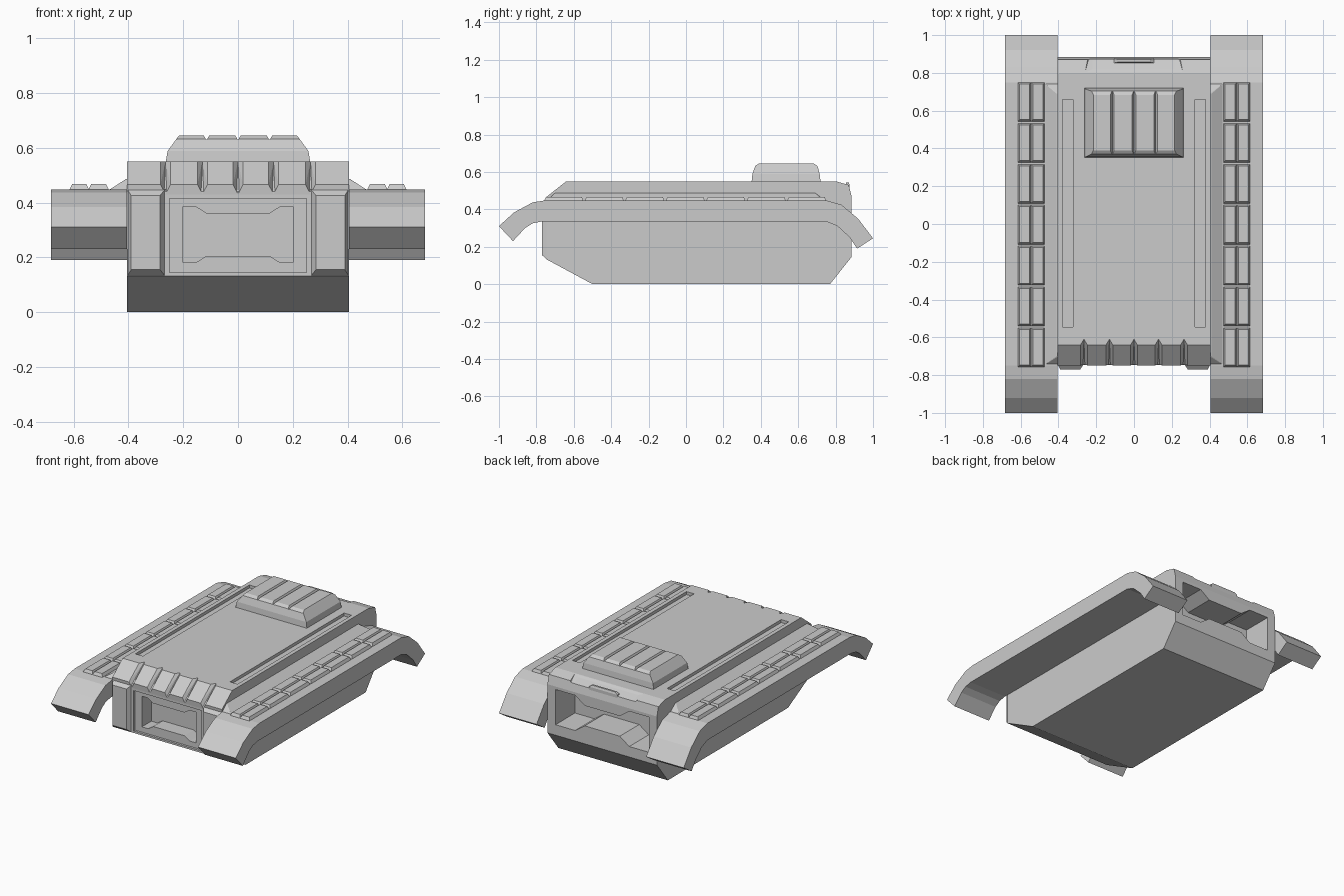
import bpy, bmesh
from mathutils import Vector

if "Cube" in bpy.data.objects:
    bpy.data.objects.remove(bpy.data.objects["Cube"])


def finish(name, bm):
    bmesh.ops.recalc_face_normals(bm, faces=bm.faces)
    me = bpy.data.meshes.new(name)
    bm.to_mesh(me)
    bm.free()
    ob = bpy.data.objects.new(name, me)
    bpy.context.collection.objects.link(ob)
    return ob


def prism(name, pts, axis, a, b):
    """Extrude a 2D outline along x (outline is y,z) or y (outline is x,z)."""
    put = (lambda u, v, t: (t, u, v)) if axis == 'x' else (lambda u, v, t: (u, t, v))
    bm = bmesh.new()
    f = bm.faces.new([bm.verts.new(put(u, v, a)) for u, v in pts])
    r = bmesh.ops.extrude_face_region(bm, geom=[f])
    move = Vector(put(0, 0, b)) - Vector(put(0, 0, a))
    bmesh.ops.translate(bm, verts=[g for g in r['geom'] if isinstance(g, bmesh.types.BMVert)], vec=move)
    return finish(name, bm)


def convex(name, pts):
    bm = bmesh.new()
    for p in pts:
        bm.verts.new(p)
    bmesh.ops.convex_hull(bm, input=bm.verts[:])
    bmesh.ops.dissolve_limit(bm, angle_limit=0.01, verts=bm.verts[:], edges=bm.edges[:])
    return finish(name, bm)


def corners(x, y, z):
    return [(i, j, k) for i in x for j in y for k in z]


def box(name, x, y, z):
    return convex(name, corners(x, y, z))


def cut(ob, cutter):
    cutter.hide_render = True
    m = ob.modifiers.new("cut", 'BOOLEAN')
    m.operation, m.solver, m.object = 'DIFFERENCE', 'EXACT', cutter
    bpy.context.view_layer.objects.active = ob
    bpy.ops.object.modifier_apply(modifier=m.name)
    bpy.data.objects.remove(cutter)


def waist(w, a, b, z0, z1, d):
    """Rectangle whose middle is pinched from top and bottom."""
    return [(-w, z0), (-a, z0), (-b, z0 + d), (b, z0 + d), (a, z0), (w, z0),
            (w, z1), (a, z1), (b, z1 - d), (-b, z1 - d), (-a, z1), (-w, z1)]


# hull body
hull = prism("hull", [(-.5, 0), (.77, 0), (.885, .145), (.885, .47), (.87, .53), (.8, .55),
                      (-.61, .55), (-.745, .44), (-.745, .132)], 'x', -.405, .405)

# front panel recess, rear opening, roof slots
cut(hull, box("cutter", (-.25, .25), (-.8, -.73), (.145, .415)))
cut(hull, prism("cutter", waist(.2, .155, .115, .18, .385, .025), 'y', -.8, -.63))
cut(hull, prism("cutter", waist(.345, .2, .13, .215, .45, .05), 'y', .68, .95))
for s in (-1, 1):
    cut(hull, box("cutter", (s * .322, s * .378), (-.545, .66), (.53, .6)))
# shallow rear roof scoop
cut(hull, convex("cutter", [(-.26, .8, .551), (.26, .8, .551), (-.26, .95, .56), (.26, .95, .56),
                            (-.22, .82, .54), (.22, .82, .54), (-.22, .95, .49), (.22, .95, .49)]))
# rear handle
convex("rear_handle", corners((-.105, .105), (.853, .875), (.5, .53)) +
       corners((-.085, .085), (.857, .87), (.543,)))

# sloped front teeth
edges = [-.405, -.265, -.13, 0, .13, .265, .405]
for i, (a, b) in enumerate(zip(edges, edges[1:])):
    ta = a if i == 0 else a + .018
    tb = b if i == 5 else b - .018
    convex("front_tooth", [(x, y, z) for x in (a, b) for y, z in
                           ((-.745, .43), (-.61, .55), (-.61, .52), (-.72, .43))] +
           [(x, y, z) for x in (ta, tb) for y, z in ((-.748, .465), (-.64, .55), (-.61, .55))])

# rear roof pod with three grooves
pod = convex("roof_pod", corners((-.265, .265), (.35, .72), (.54,)) +
             corners((-.257, .257), (.355, .715), (.588,)) +
             corners((-.225, .225), (.37, .703), (.632,)) +
             corners((-.215, .215), (.39, .683), (.645,)))
for x in (-.115, 0, .115):
    cut(pod, prism("cutter", [(x - .016, .655), (x, .628), (x + .016, .655)], 'y', .3, .8))

fender_profile = [(-1, .31), (-.92, .383), (-.82, .437), (-.75, .448), (.75, .448), (.83, .425),
                  (.92, .35), (1, .245), (.915, .19), (.875, .25), (.81, .31), (.75, .335),
                  (-.77, .335), (-.82, .325), (-.86, .3), (-.925, .23)]
for s, side in ((-1, "left"), (1, "right")):
    # fender
    prism(side + "_fender", fender_profile, 'x', s * .405, s * .683)
    # sloped fillet between hull and fender
    convex(side + "_fillet", [(s * .40, -.75, .44), (s * .48, -.75, .44), (s * .48, .75, .44),
                              (s * .40, .75, .44), (s * .40, -.70, .488), (s * .40, .69, .488),
                              (s * .41, -.70, .485), (s * .41, .69, .485)])
    # corner post at the front
    convex(side + "_corner_post", corners((s * .265, s * .405), (-.74,), (.13, .45)) +
           corners((s * .285, s * .39), (-.77,), (.155, .425)))
    # two columns of raised pads
    for i in range(7):
        y0 = -.757 + i * .2165
        y1 = y0 + .207
        for x0, x1 in ((.473, .545), (.545, .615)):
            convex(side + "_fender_pad", corners((s * x0, s * x1), (y0, y1), (.44, .449)) +
                   corners((s * (x0 + .009), s * (x1 - .009)), (y0 + .01, y1 - .008), (.467,)))
